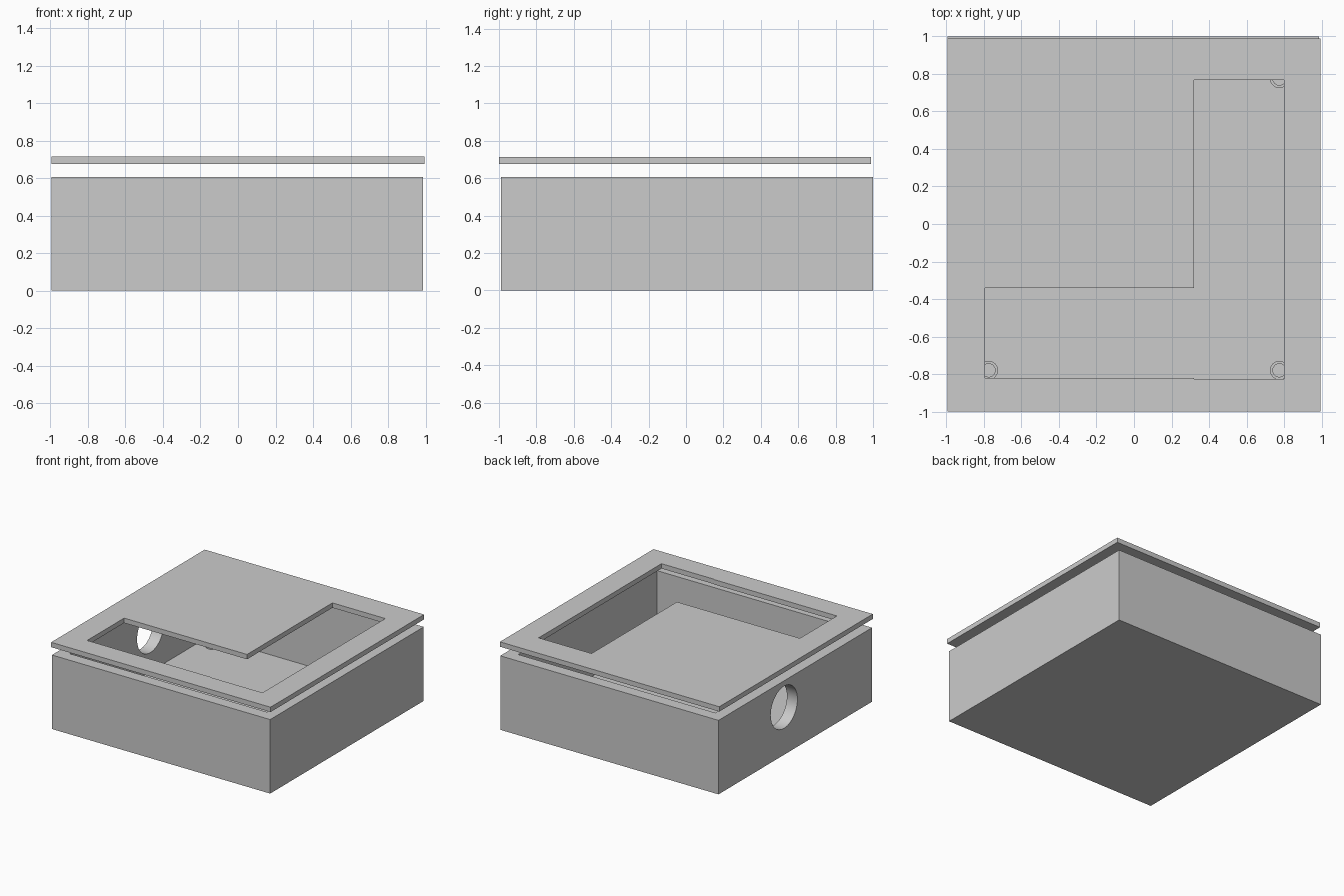
import bpy
import bmesh
import math
from mathutils import Matrix

cube = bpy.data.objects.get("Cube")
if cube:
    bpy.data.objects.remove(cube, do_unlink=True)

# Single flat grey
grey = bpy.data.materials.new("light grey")
grey.use_nodes = True
COLOUR = (0.6, 0.6, 0.6, 1)
grey.diffuse_color = COLOUR
grey.node_tree.nodes["Principled BSDF"].inputs["Base Color"].default_value = COLOUR


def finish(name, bm):
    mesh = bpy.data.meshes.new(name)
    bmesh.ops.recalc_face_normals(bm, faces=bm.faces)
    bm.to_mesh(mesh)
    bm.free()
    mesh.materials.append(grey)
    obj = bpy.data.objects.new(name, mesh)
    bpy.context.collection.objects.link(obj)
    return obj


def block(name, x, y, z):
    """Box given by its (min, max) along each axis."""
    bm = bmesh.new()
    bmesh.ops.create_cube(bm, size=1)
    for v in bm.verts:
        v.co = [r[0] if c < 0 else r[1] for c, r in zip(v.co, (x, y, z))]
    return finish(name, bm)


def cylinder(name, radius, depth, centre, turn=0.0):
    bm = bmesh.new()
    place = Matrix.Translation(centre) @ Matrix.Rotation(turn, 4, "Y")
    bmesh.ops.create_cone(bm, cap_ends=True, segments=48, radius1=radius,
                          radius2=radius, depth=depth, matrix=place)
    return finish(name, bm)


def cut(target, cutter):
    cutter.hide_render = True
    cutter.hide_set(True)
    mod = target.modifiers.new(cutter.name, "BOOLEAN")
    mod.operation = "DIFFERENCE"
    mod.solver = "EXACT"
    mod.object = cutter
    bpy.context.view_layer.objects.active = target
    bpy.ops.object.modifier_apply(modifier=mod.name)
    bpy.data.objects.remove(cutter, do_unlink=True)


def smooth(obj):
    bpy.ops.object.select_all(action="DESELECT")
    obj.select_set(True)
    bpy.context.view_layer.objects.active = obj
    bpy.ops.object.shade_smooth_by_angle(angle=math.radians(30))


FLOOR = 0.06

# Open tray with a round cable port in its right wall
tray = block("tray", (-0.995, 0.985), (-0.99, 1.0), (0, 0.607))
cut(tray, block("cavity", (-0.9, 0.89), (-0.895, 0.905), (FLOOR, 0.8)))
cut(tray, cylinder("cable_port", 0.173, 0.4, (-0.95, 0.15, 0.39), math.pi / 2))
smooth(tray)

# Floating lid with an L-shaped window
lid = block("lid", (-0.995, 0.995), (-1.0, 0.99), (0.675, 0.715))
cut(lid, block("side_window", (0.32, 0.8), (-0.825, 0.767), (0.5, 0.9)))
cut(lid, block("front_window", (-0.795, 0.4), (-0.82, -0.34), (0.5, 0.9)))

# Hollow standoffs in the four corners of the floor
for side, x in (("right", -0.775), ("left", 0.775)):
    for end, y in (("front", -0.78), ("back", 0.775)):
        post = cylinder(f"{end}_{side}_standoff", 0.05, 0.14, (x, y, FLOOR + 0.06))
        cut(post, cylinder("screw_hole", 0.035, 0.14, (x, y, FLOOR + 0.08)))
        smooth(post)
